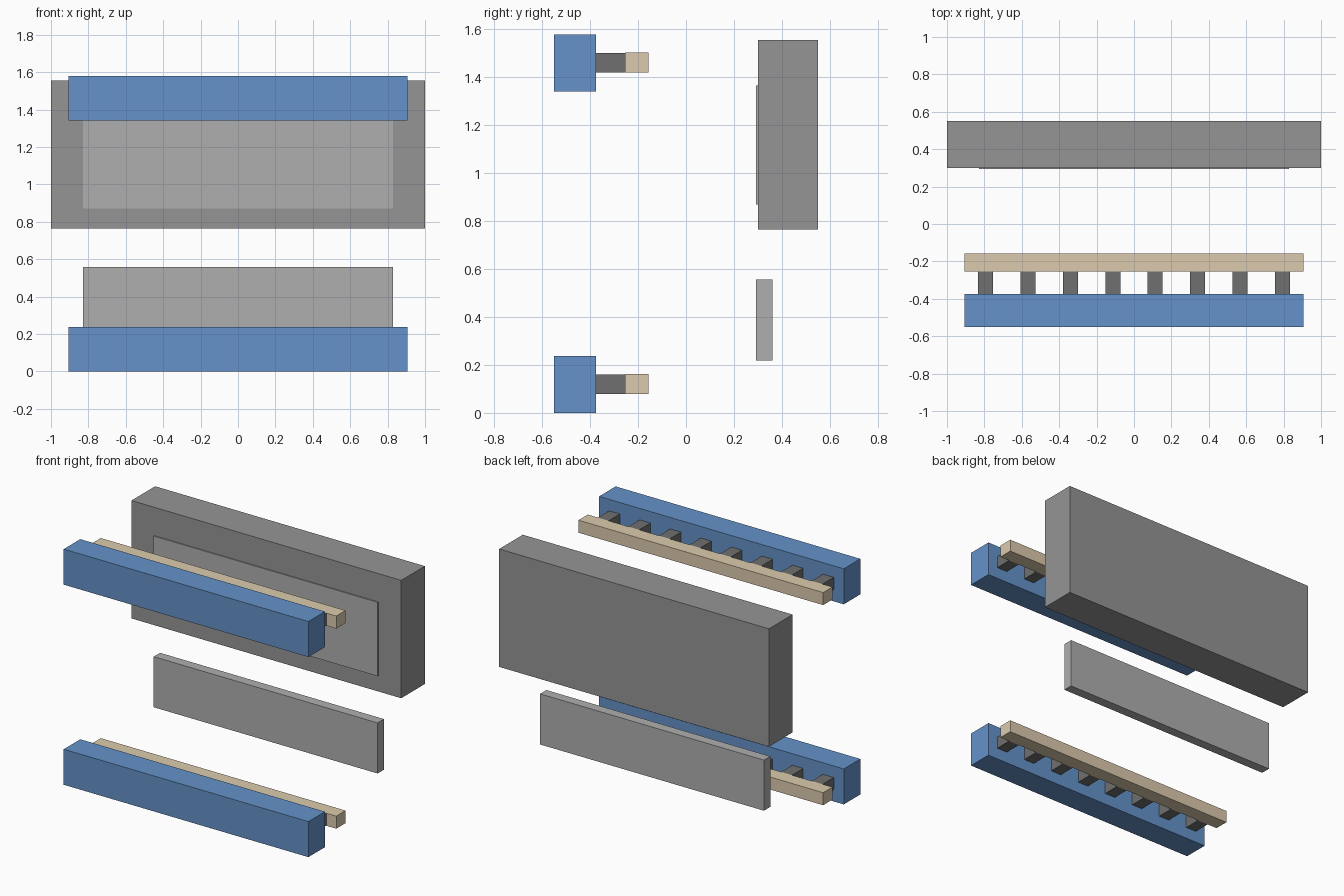
import bpy
import bmesh
from mathutils import Vector

if "Cube" in bpy.data.objects:
    bpy.data.objects.remove(bpy.data.objects["Cube"])


def material(name, rgb):
    m = bpy.data.materials.new(name)
    m.diffuse_color = (*rgb, 1)
    m.use_nodes = True
    m.node_tree.nodes["Principled BSDF"].inputs["Base Color"].default_value = m.diffuse_color
    return m


BLUE = material("blue_paint", (0.13, 0.29, 0.59))
TAN = material("pale_wood", (0.72, 0.60, 0.42))
DARK = material("dark_grey", (0.16, 0.16, 0.16))
MID = material("mid_grey", (0.30, 0.30, 0.30))
LIGHT = material("light_grey", (0.43, 0.43, 0.43))


def boxes(name, mat, *bounds):
    """One object made of boxes, each given as (x0, x1, y0, y1, z0, z1)."""
    bm = bmesh.new()
    for x0, x1, y0, y1, z0, z1 in bounds:
        lo, hi = Vector((x0, y0, z0)), Vector((x1, y1, z1))
        new = bmesh.ops.create_cube(bm, size=1)["verts"]
        for v in new:
            v.co = (lo + hi) / 2 + v.co * (hi - lo)
    me = bpy.data.meshes.new(name)
    bm.to_mesh(me)
    bm.free()
    me.materials.append(mat)
    ob = bpy.data.objects.new(name, me)
    bpy.context.collection.objects.link(ob)
    return ob


# Rear slab with its slightly proud face panel
boxes("rear_slab", MID, (-1, 1, 0.30, 0.55, 0.765, 1.555))
boxes("slab_face_panel", LIGHT, (-0.83, 0.83, 0.293, 0.36, 0.87, 1.365))

# Separate panel below the slab
boxes("lower_panel", LIGHT, (-0.83, 0.83, 0.293, 0.36, 0.218, 0.557))

# Lower and upper rail assemblies: rail, spacer blocks, batten
COUNT, END = 8, 0.793
centres = [-END + 2 * END * i / (COUNT - 1) for i in range(COUNT)]
for side, z in (("lower", 0.0), ("upper", 1.341)):
    boxes(side + "_rail", BLUE, (-0.907, 0.907, -0.55, -0.375, z, z + 0.238))
    boxes(side + "_spacers", DARK,
          *[(x - 0.04, x + 0.04, -0.375, -0.245, z + 0.079, z + 0.161) for x in centres])
    boxes(side + "_batten", TAN, (-0.907, 0.907, -0.255, -0.157, z + 0.078, z + 0.162))
